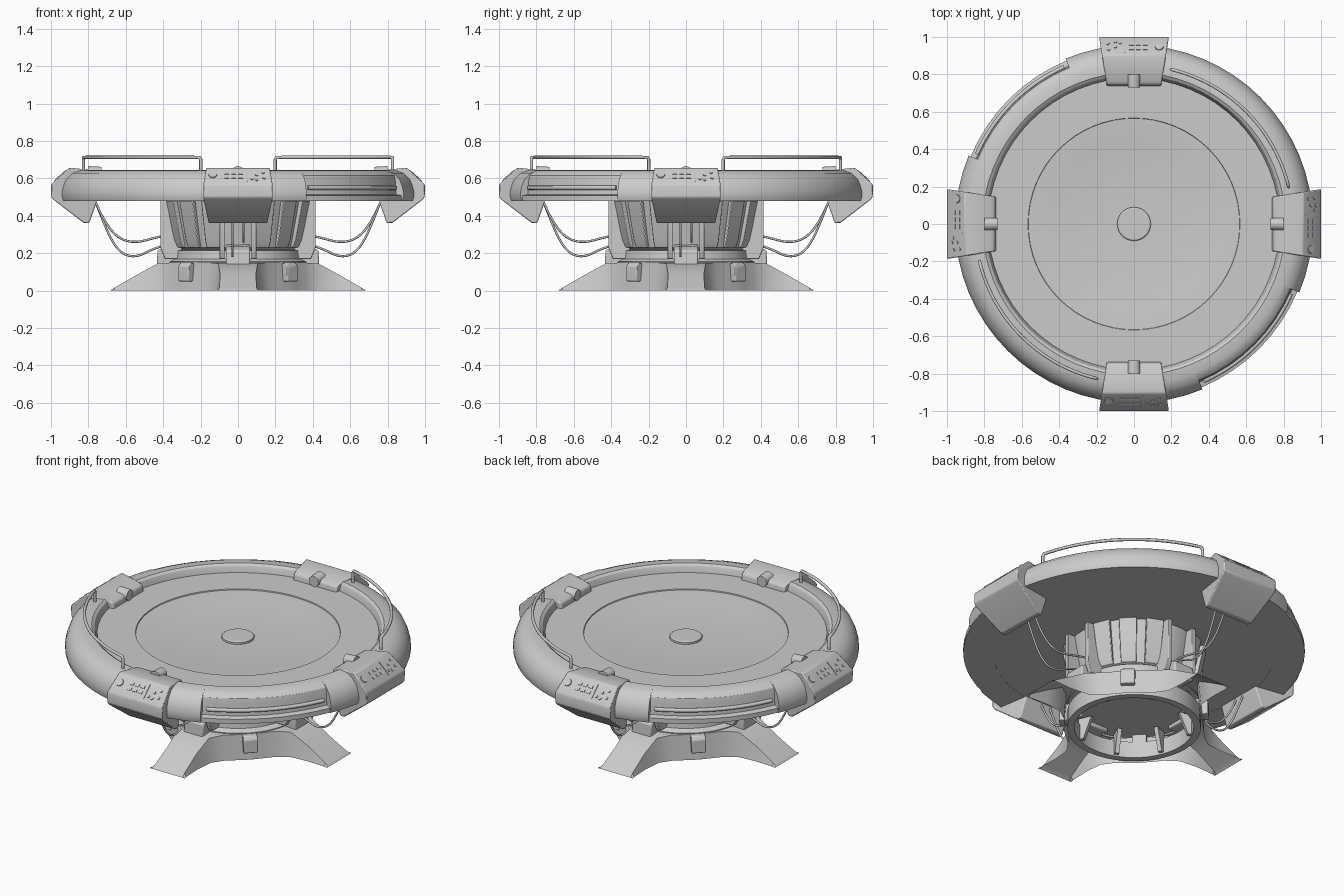
import bpy, bmesh, math
from math import cos, sin, pi, radians
from mathutils import Vector, Matrix

cube = bpy.data.objects.get("Cube")
if cube:
    bpy.data.objects.remove(cube, do_unlink=True)

grey = bpy.data.materials.new("plain_grey")
grey.use_nodes = True
GREY = (0.6, 0.6, 0.6, 1)
grey.diffuse_color = GREY
grey.node_tree.nodes["Principled BSDF"].inputs["Base Color"].default_value = GREY

meshes = []


def finish(name, bm, bevel=0):
    """Turn a bmesh into a named grey object."""
    bmesh.ops.remove_doubles(bm, verts=bm.verts, dist=1e-5)
    bmesh.ops.recalc_face_normals(bm, faces=bm.faces)
    me = bpy.data.meshes.new(name)
    bm.to_mesh(me)
    bm.free()
    me.materials.append(grey)
    ob = bpy.data.objects.new(name, me)
    bpy.context.collection.objects.link(ob)
    if bevel:
        mod = ob.modifiers.new("soft_edges", "BEVEL")
        mod.width, mod.segments, mod.limit_method = bevel, 2, "ANGLE"
    meshes.append(ob)
    return ob


def lathe(name, rings, closed=False):
    """Sweep (angle, profile) rings around z; profiles share one point count."""
    bm = bmesh.new()
    cols = [[bm.verts.new((r * cos(a), r * sin(a), z)) for r, z in p] for a, p in rings]
    for i, a in enumerate(cols):
        b = cols[(i + 1) % len(cols)]
        for j in range(len(a) - (0 if closed else 1)):
            k = (j + 1) % len(a)
            bm.faces.new((a[j], b[j], b[k], a[k]))
    bmesh.ops.dissolve_degenerate(bm, dist=1e-5, edges=bm.edges)
    return finish(name, bm)


def turned(name, profile, n=64, closed=False):
    return lathe(name, [(2 * pi * i / n, profile) for i in range(n)], closed)


def prism(name, profile, width, angle, side=0, bevel=0):
    """Solid from an (r, z) profile; width(r) is the half width, side a sideways shift."""
    bm = bmesh.new()
    rot = Matrix.Rotation(angle, 3, "Z")
    ends = [[bm.verts.new(rot @ Vector((r, side + s * width(r), z))) for r, z in profile]
            for s in (-1, 1)]
    bm.faces.new(ends[0])
    bm.faces.new(ends[1])
    for j in range(len(profile)):
        k = (j + 1) % len(profile)
        bm.faces.new((ends[0][j], ends[0][k], ends[1][k], ends[1][j]))
    return finish(name, bm, bevel)


def tube(name, points, radius, smooth=False):
    """Round bar along a path."""
    cu = bpy.data.curves.new(name, "CURVE")
    cu.dimensions, cu.bevel_depth, cu.bevel_resolution = "3D", radius, 2
    sp = cu.splines.new("NURBS" if smooth else "POLY")
    sp.points.add(len(points) - 1)
    for p, co in zip(sp.points, points):
        p.co = (*co, 1)
    if smooth:
        sp.use_endpoint_u, sp.order_u = True, 4
    cu.use_fill_caps = True
    cu.materials.append(grey)
    ob = bpy.data.objects.new(name, cu)
    bpy.context.collection.objects.link(ob)


def polar(r, a, z):
    return (r * cos(a), r * sin(a), z)


# Rim with two recessed grip sections
full = [(.78, .60), (.795, .635), (.81, .645), (.86, .642), (.90, .628), (.935, .595),
        (.95, .56), (.957, .53), (.957, .50), (.95, .48), (.78, .48)]
cut = [(.78, .60), (.795, .635), (.81, .645), (.86, .642), (.89, .63), (.905, .615),
       (.91, .59), (.915, .515), (.945, .508), (.945, .48), (.78, .48)]
rings = []
for i in range(64):
    a, step = 2 * pi * i / 64, i % 32
    if step in (20, 28):
        rings += [(a, full), (a, cut)] if step == 20 else [(a, cut), (a, full)]
    else:
        rings.append((a, cut if 20 < step < 28 else full))
lathe("rim", rings, closed=True)

# Table surface with a shallow dish, a centre button and the underside
turned("table_surface", [(.79, .60), (.567, .60), (.565, .594), (.56, .594), (.45, .582),
                         (.30, .572), (.15, .567), (0, .566)])
turned("centre_button", [(.09, .55), (.09, .578), (.083, .583), (0, .584)], 40)
turned("underside", [(.80, .481), (0, .481)])

# Grip bars and guard rails
for start in (-pi / 2, pi / 2):
    arc = [start + radians(24 + 42 * i / 16) for i in range(17)]
    tube("grip_bar", [polar(.918, a, .55) for a in arc], .012)
for start in (0, pi):
    arc = [start + radians(14 + 62 * i / 24) for i in range(25)]
    path = [polar(.85, a, .713) for a in arc]
    first, last = polar(.85, arc[0] - .008, .70), polar(.85, arc[-1] + .008, .70)
    path = [(*first[:2], .63), first] + path + [last, (*last[:2], .63)]
    tube("guard_rail", path, .009)

# Column, collar and hollow base ring
turned("column", [(.375, .48), (.36, .40), (.325, .23), (.30, .215), (.30, .17)], 48)
turned("column_floor", [(.32, .225), (0, .225)], 48)
turned("collar", [(.30, .22), (.335, .215), (.34, .17), (.37, .155), (.37, .14)], 48)
turned("base_ring", [(.33, 0), (.37, 0), (.37, .10), (.33, .10)], 48, closed=True)
for i in range(16):
    if i % 4:
        prism("column_rib", [(.36, .48), (.395, .48), (.352, .27), (.335, .23), (.30, .23)],
              lambda r: .045 * r / .35, i * pi / 8, bevel=.004)
for i in range(8):
    prism("base_gusset", [(.26, .14), (.34, .14), (.34, .01), (.31, .01)],
          lambda r: .012, (i + .5) * pi / 4)

# Four-footed base shell: stations run from the toe to the diagonal corner
stations = [(.68, .105, .004), (.66, .10, .016), (.54, .095, .085), (.43, .105, .145),
            (.36, .155, .15), (.31, .215, .15), (.265, .265, .15)]
bm = bmesh.new()
corners = []
for q in range(4):
    rot = Matrix.Rotation(q * pi / 2, 3, "Z")
    tops, lows = [], []
    for s in (-1, 1):
        tops.append([bm.verts.new(rot @ Vector((x, s * w, z))) for x, w, z in stations])
        lows.append([bm.verts.new(rot @ Vector((x + .004, s * (w + .015), 0)))
                     for x, w, z in stations[:-1]]
                    + [bm.verts.new(rot @ Vector((.275, s * .275, 0)))])
    for j in range(len(stations) - 1):
        bm.faces.new((tops[0][j], tops[1][j], tops[1][j + 1], tops[0][j + 1]))
        for t, l in zip(tops, lows):
            bm.faces.new((t[j], t[j + 1], l[j + 1], l[j]))
    bm.faces.new((tops[0][0], tops[1][0], lows[1][0], lows[0][0]))
    corners.append(tops[1][-1])
bm.faces.new(corners)
finish("footed_base", bm)

# Parts repeated on the four sides
panel_profile = [(.735, .59), (.745, .63), (.765, .642), (.89, .657), (.905, .655), (.995, .572),
                 (1.0, .56), (.998, .50), (.985, .485), (.825, .362), (.795, .362), (.757, .47)]
top_edge, low_edge = Vector((.905, 0, .655)), Vector((.995, 0, .572))
slope = (low_edge - top_edge).normalized()
outward = Vector((-slope.z, 0, slope.x))


def plate(name, angle, u, v, size, sides):
    """Thin control on the sloped face; u runs sideways, v from top (0) to bottom (1)."""
    bm = bmesh.new()
    centre = top_edge.lerp(low_edge, v) + Vector((0, u, 0))
    frame = Matrix((Vector((0, 1, 0)), slope, outward)).transposed().to_4x4()
    place = Matrix.Rotation(angle, 4, "Z") @ Matrix.Translation(centre) @ frame
    if sides == 4:
        bmesh.ops.create_cube(bm, size=1, matrix=place @ Matrix.Diagonal((*size, .008, 1)))
    else:
        bmesh.ops.create_cone(bm, cap_ends=True, segments=sides, radius1=size[0],
                              radius2=size[0] * .85, depth=.009, matrix=place)
    finish(name, bm)


for q in range(4):
    a = q * pi / 2
    prism("control_panel", panel_profile, lambda r: .145 + (r - .74) * .16, a, bevel=.006)

    # Controls on the sloped face
    plate("dial", a, -.135, .45, (.024, 0), 24)
    plate("dial_cap", a, -.135, .42, (.014, 0), 16)
    for row in (.35, .62):
        for col in range(3):
            plate("key", a, -.06 + col * .037, row, (.026, .015), 4)
    plate("divider", a, .05, .5, (.004, .09), 4)
    for u, v in ((.075, .7), (.10, .45), (.10, .75), (.135, .3), (.14, .65)):
        plate("small_button", a, u, v, (.009, 0), 12)

    # Projector nub pointing to the middle
    bm = bmesh.new()
    bmesh.ops.create_cone(bm, cap_ends=True, segments=24, radius1=.032, radius2=.036, depth=.07,
                          matrix=Matrix.Rotation(a, 4, "Z") @ Matrix.Translation((.765, 0, .63))
                          @ Matrix.Rotation(pi / 2, 4, "Y"))
    finish("projector_nub", bm)

    # Upright channel with cheeks, foot block and diagonal block
    for s in (-1, 1):
        prism("channel_cheek", [(.30, .48), (.415, .48), (.415, .23), (.39, .17), (.30, .17)],
              lambda r: .014, a, side=s * .085, bevel=.003)
    prism("foot_block", [(.30, .25), (.39, .235), (.43, .215), (.435, .13), (.30, .13)],
          lambda r: .065, a, bevel=.008)
    prism("corner_block", [(.33, .15), (.40, .15), (.415, .13), (.415, .05), (.33, .05)],
          lambda r: .04, a + pi / 4, bevel=.006)

    # Two hanging cables to each panel
    for side, low, end in ((-.03, .17, .25), (.03, .25, .30)):
        rot = Matrix.Rotation(a, 3, "Z")
        path = [(.765, .48), (.73, .40), (.66, low + .02), (.52, low), (.44, end - .01), (.34, end)]
        tube("cable", [rot @ Vector((r, side, z)) for r, z in path], .006, smooth=True)

# Smooth shading with sharp edges kept
bpy.ops.object.select_all(action="DESELECT")
for ob in meshes:
    ob.select_set(True)
bpy.context.view_layer.objects.active = meshes[0]
bpy.ops.object.shade_smooth_by_angle(angle=radians(30))
